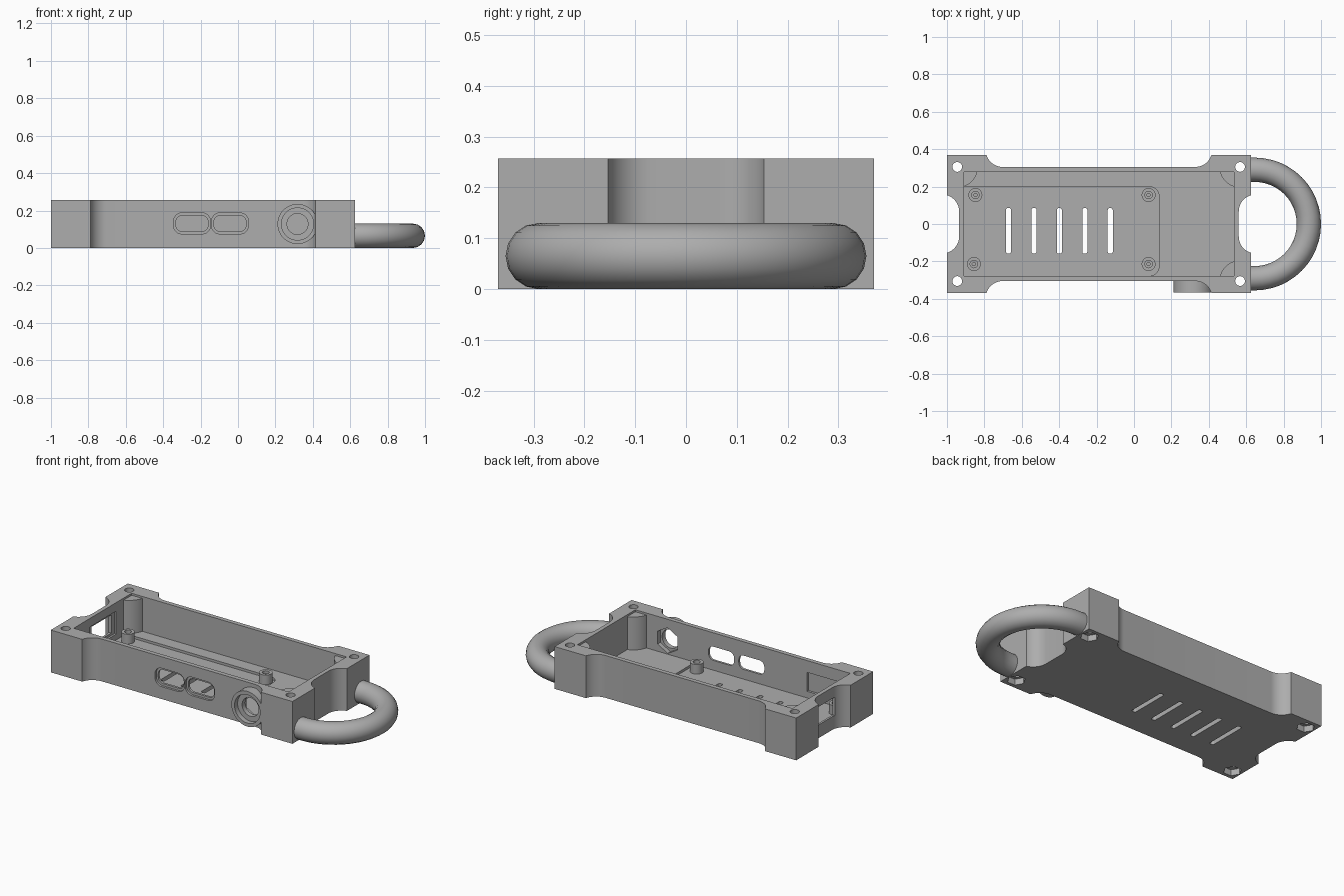
import bpy, bmesh
from math import sin, cos, pi, radians

cube = bpy.data.objects.get("Cube")
if cube:
    bpy.data.objects.remove(cube, do_unlink=True)

grey = bpy.data.materials.new("plain_grey")
grey.use_nodes = True
grey.diffuse_color = (0.42, 0.42, 0.42, 1)
grey.node_tree.nodes["Principled BSDF"].inputs["Base Color"].default_value = (0.42, 0.42, 0.42, 1)


def arc(cx, cy, r, a0, a1, n):
    angles = [radians(a0 + (a1 - a0) * i / n) for i in range(n + 1)]
    return [(cx + r * cos(a), cy + r * sin(a)) for a in angles]


def circle(cx, cy, r, n=40, start=0):
    return arc(cx, cy, r, start, start + 360, n)[:-1]


def rounded(x0, x1, y0, y1, r):
    return (arc(x1 - r, y1 - r, r, 0, 90, 6) + arc(x0 + r, y1 - r, r, 90, 180, 6)
            + arc(x0 + r, y0 + r, r, 180, 270, 6) + arc(x1 - r, y0 + r, r, 270, 360, 6))


def rect(x0, x1, y0, y1):
    return [(x0, y0), (x1, y0), (x1, y1), (x0, y1)]


def prism(name, outline, lo, hi, axis="Z"):
    """Extrude an outline along an axis between two levels."""
    place = {"X": lambda u, v, w: (w, u, v),
             "Y": lambda u, v, w: (u, w, v),
             "Z": lambda u, v, w: (u, v, w)}[axis]
    bm = bmesh.new()
    rings = [[bm.verts.new(place(u, v, w)) for u, v in outline] for w in (lo, hi)]
    for ring in rings:
        bm.faces.new(ring)
    count = len(outline)
    for i in range(count):
        j = (i + 1) % count
        bm.faces.new((rings[0][i], rings[0][j], rings[1][j], rings[1][i]))
    return finish(name, bm)


def finish(name, bm):
    bmesh.ops.recalc_face_normals(bm, faces=bm.faces)
    mesh = bpy.data.meshes.new(name)
    bm.to_mesh(mesh)
    bm.free()
    mesh.materials.append(grey)
    obj = bpy.data.objects.new(name, mesh)
    bpy.context.collection.objects.link(obj)
    return obj


def activate(obj):
    bpy.ops.object.select_all(action="DESELECT")
    obj.select_set(True)
    bpy.context.view_layer.objects.active = obj


def combine(target, tool, operation="DIFFERENCE"):
    mod = target.modifiers.new("combine", "BOOLEAN")
    mod.operation = operation
    mod.solver = "EXACT"
    mod.object = tool
    activate(target)
    bpy.ops.object.modifier_apply(modifier=mod.name)
    bpy.data.objects.remove(tool, do_unlink=True)


def cut(outline, lo, hi, axis="Z"):
    combine(case, prism("cutter", outline, lo, hi, axis))


# Case outline: one quarter with scooped end and side, mirrored twice
MID, HALF_X, HALF_Y, TOP = -0.1875, 0.8125, 0.37, 0.257
quarter = (arc(HALF_X + 0.025, 0.067, 0.09, 180, 106.1, 12) + [(HALF_X, HALF_Y)]
           + arc(0.515, HALF_Y + 0.025, 0.09, -16.1, -90, 12))
half = quarter + [(-x, y) for x, y in reversed(quarter)]
whole = half + [(x, -y) for x, y in reversed(half)]
case = prism("case", [(x + MID, y) for x, y in whole], 0, TOP)

# Round connector boss on the front wall
BOSS_X, BOSS_Z = 0.318, 0.128
boss = prism("boss", circle(BOSS_X, BOSS_Z, 0.107, 48), -0.365, -0.285, "Y")
combine(case, boss, "UNION")

# Cavity, leaving rounded screw posts in three corners
X0, X1, Y1, FLOOR = -0.91, 0.535, 0.278, 0.045
HOLE_X, HOLE_Y = (-0.945, 0.567), 0.305
cut(rect(X0, X1, -Y1, Y1), 0.245, TOP + 0.05)
cavity = prism("cavity_cutter", rect(X0, X1, -Y1, Y1), FLOOR, 0.25)
for x, y in ((HOLE_X[0], HOLE_Y), (HOLE_X[1], HOLE_Y), (HOLE_X[1], -HOLE_Y)):
    combine(cavity, prism("post", circle(x, y, 0.11, 48), 0, 0.245), "DIFFERENCE")
combine(case, cavity)

# Shallow board pocket in the floor
pocket = [(X0, -Y1)] + arc(0.08, -0.223, 0.055, 270, 360, 8)
pocket += arc(0.08, 0.145, 0.055, 0, 90, 8) + [(X0, 0.2)]
cut(pocket, 0.03, FLOOR + 0.003)

# Corner screw holes with hexagonal nut pockets underneath
for x in HOLE_X:
    for y in (-HOLE_Y, HOLE_Y):
        cut(circle(x, y, 0.026, 24), -0.05, 0.3)
        cut(circle(x, y, 0.05, 6), -0.05, 0.036)

# Floor vent slots
for i in range(5):
    x = -0.671 + 0.136 * i
    cut(rounded(x - 0.0135, x + 0.0135, -0.158, 0.085, 0.01), -0.05, 0.1)

# Twin stepped port windows in the front wall
for x in (-0.345, -0.142):
    cut(rounded(x, x + 0.198, 0.075, 0.187, 0.045), -0.34, -0.292, "Y")
    cut(rounded(x + 0.013, x + 0.185, 0.089, 0.173, 0.033), -0.34, -0.26, "Y")

# Connector bore, through hole and inner hexagonal seat
cut(circle(BOSS_X, BOSS_Z, 0.086, 48), -0.4, -0.335, "Y")
cut(circle(BOSS_X, BOSS_Z, 0.056), -0.4, -0.25, "Y")
cut(circle(BOSS_X, BOSS_Z, 0.078, 6, 90), -0.305, -0.26, "Y")

# Inner relief in the front wall and window in the end wall
cut(rect(-0.84, -0.62, 0.07, 0.185), -0.292, -0.26, "Y")
cut(rect(-0.12, 0.13, 0.065, 0.205), -0.922, -0.89, "X")
cut(rect(-0.09, 0.1, 0.08, 0.19), -0.96, -0.89, "X")


# Board standoffs: stepped tubes
def standoff(name, x, y):
    profile = [(0.037, 0.02), (0.037, 0.088), (0.02, 0.088), (0.02, 0.07), (0.009, 0.07), (0.009, 0.031)]
    n = 32
    bm = bmesh.new()
    rings = [[bm.verts.new((x + r * cos(2 * pi * i / n), y + r * sin(2 * pi * i / n), z))
              for i in range(n)] for r, z in profile]
    for a, b in zip(rings, rings[1:]):
        for i in range(n):
            j = (i + 1) % n
            bm.faces.new((a[i], a[j], b[j], b[i]))
    bm.faces.new(rings[-1])
    bm.faces.new(rings[0])
    return finish(name, bm)


parts = [case,
         standoff("standoff_back_right", -0.848, 0.155),
         standoff("standoff_back_left", 0.078, 0.155),
         standoff("standoff_front_right", -0.856, -0.214),
         standoff("standoff_front_left", 0.078, -0.214)]

# Carrying loop on the left end
path = [(0.62, -0.29)] + arc(0.645, 0, 0.29, -90, 90, 24) + [(0.62, 0.29)]
curve = bpy.data.curves.new("carry_loop", "CURVE")
curve.dimensions = "3D"
curve.bevel_depth = 0.065
curve.bevel_resolution = 6
curve.use_fill_caps = True
spline = curve.splines.new("POLY")
spline.points.add(len(path) - 1)
for point, (x, y) in zip(spline.points, path):
    point.co = (x, y, 0.065, 1)
curve.materials.append(grey)
loop = bpy.data.objects.new("carry_loop", curve)
bpy.context.collection.objects.link(loop)
activate(loop)
bpy.ops.object.convert(target="MESH")
parts.append(bpy.context.view_layer.objects.active)

for part in parts:
    activate(part)
    bpy.ops.object.shade_smooth_by_angle(angle=radians(30))
